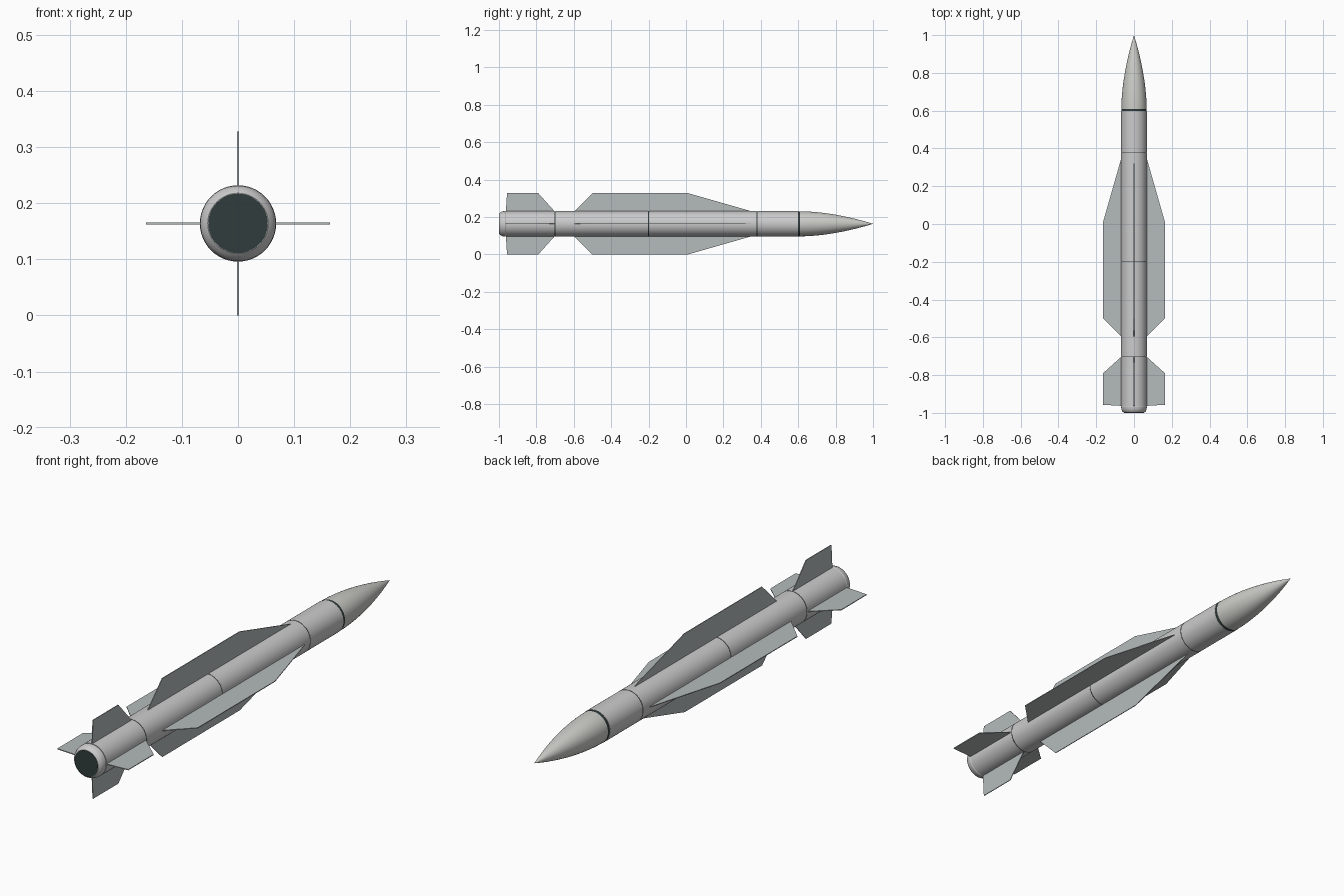
import bpy, bmesh, math
from mathutils import Vector

if "Cube" in bpy.data.objects:
    bpy.data.objects.remove(bpy.data.objects["Cube"])

CZ = 0.164   # height of the missile axis
R = 0.068    # body radius
SEGS = 48

def material(name, rgb):
    m = bpy.data.materials.new(name)
    m.diffuse_color = (*rgb, 1)
    m.use_nodes = True
    m.node_tree.nodes["Principled BSDF"].inputs["Base Color"].default_value = m.diffuse_color
    return m

FIN = material("fin_grey", (0.46, 0.50, 0.50))
NOSE = material("nose_white", (0.60, 0.60, 0.57))
DARK = material("dark", (0.03, 0.045, 0.045))

def finish(name, bm, mat=None, smooth=False):
    bmesh.ops.recalc_face_normals(bm, faces=bm.faces)
    me = bpy.data.meshes.new(name)
    bm.to_mesh(me)
    bm.free()
    ob = bpy.data.objects.new(name, me)
    bpy.context.collection.objects.link(ob)
    if mat:
        me.materials.append(mat)
    if smooth:
        bpy.ops.object.select_all(action='DESELECT')
        ob.select_set(True)
        bpy.context.view_layer.objects.active = ob
        bpy.ops.object.shade_smooth_by_angle(angle=math.radians(30))
    return ob

def lathe(name, profile, mat=None):
    """Spin (y, radius) points around the missile axis and close both ends."""
    bm = bmesh.new()
    rings = []
    for y, r in profile:
        if r == 0:
            rings.append([bm.verts.new((0, y, CZ))] * SEGS)
        else:
            rings.append([bm.verts.new((r * math.cos(a), y, CZ + r * math.sin(a)))
                          for a in (2 * math.pi * i / SEGS for i in range(SEGS))])
    for a, b in zip(rings, rings[1:]):
        for i in range(SEGS):
            j = (i + 1) % SEGS
            bm.faces.new(list(dict.fromkeys((a[i], a[j], b[j], b[i]))))
    for ring, (y, r) in ((rings[0], profile[0]), (rings[-1], profile[-1])):
        if r > 0:
            bm.faces.new(ring)
    return finish(name, bm, mat, True)

def fin(name, outline, angle, thick=0.0032):
    """Thin plate from (y, radius) points, turned around the axis."""
    out = Vector((math.cos(angle), 0, math.sin(angle)))
    side = Vector((-math.sin(angle), 0, math.cos(angle))) * thick / 2
    bm = bmesh.new()
    a, b = [[bm.verts.new(out * r + Vector((0, y, CZ)) + side * s) for y, r in outline]
            for s in (1, -1)]
    bm.faces.new(a)
    bm.faces.new(b[::-1])
    n = len(outline)
    for i in range(n):
        j = (i + 1) % n
        bm.faces.new((a[i], a[j], b[j], b[i]))
    return finish(name, bm, FIN)

# Body sections, separated by narrow seams
seams = [-0.965, -0.70, -0.20, 0.38, 0.60]
names = ["tail_section", "motor_section", "wing_section", "guidance_section"]
for name, y0, y1 in zip(names, seams, seams[1:]):
    lathe(name, [(y0 + 0.002, R - 0.002), (y0 + 0.002, R), (y1 - 0.002, R), (y1 - 0.002, R - 0.002)])
for y in seams[1:-1]:
    lathe("seam_ring", [(y - 0.002, R - 0.001), (y + 0.002, R - 0.001)], DARK)

# Nose collar and pointed nose cone
lathe("nose_collar", [(0.598, R - 0.001), (0.61, R - 0.001)], DARK)
steps = 16
lathe("nose_cone", [(0.61 + 0.39 * i / steps, (R - 0.001) * (1 - (i / steps) ** 1.8) if i < steps else 0)
                    for i in range(steps + 1)], NOSE)

# Rounded tail rim and dark exhaust
lathe("tail_rim", [(-0.963, R - 0.002), (-0.967, R), (-0.98, 0.067), (-0.992, 0.062), (-0.999, 0.054)])
lathe("exhaust", [(-0.99, 0.053), (-1.0, 0.053)], DARK)

# Four long wings and four tail fins
wing = [(0.36, R - 0.004), (0.01, 0.164), (-0.50, 0.164), (-0.60, R - 0.004)]
tail = [(-0.70, R - 0.004), (-0.79, 0.164), (-0.957, 0.164), (-0.963, R - 0.004)]
for i in range(4):
    fin(f"wing_{i + 1}", wing, i * math.pi / 2)
    fin(f"tail_fin_{i + 1}", tail, i * math.pi / 2)
